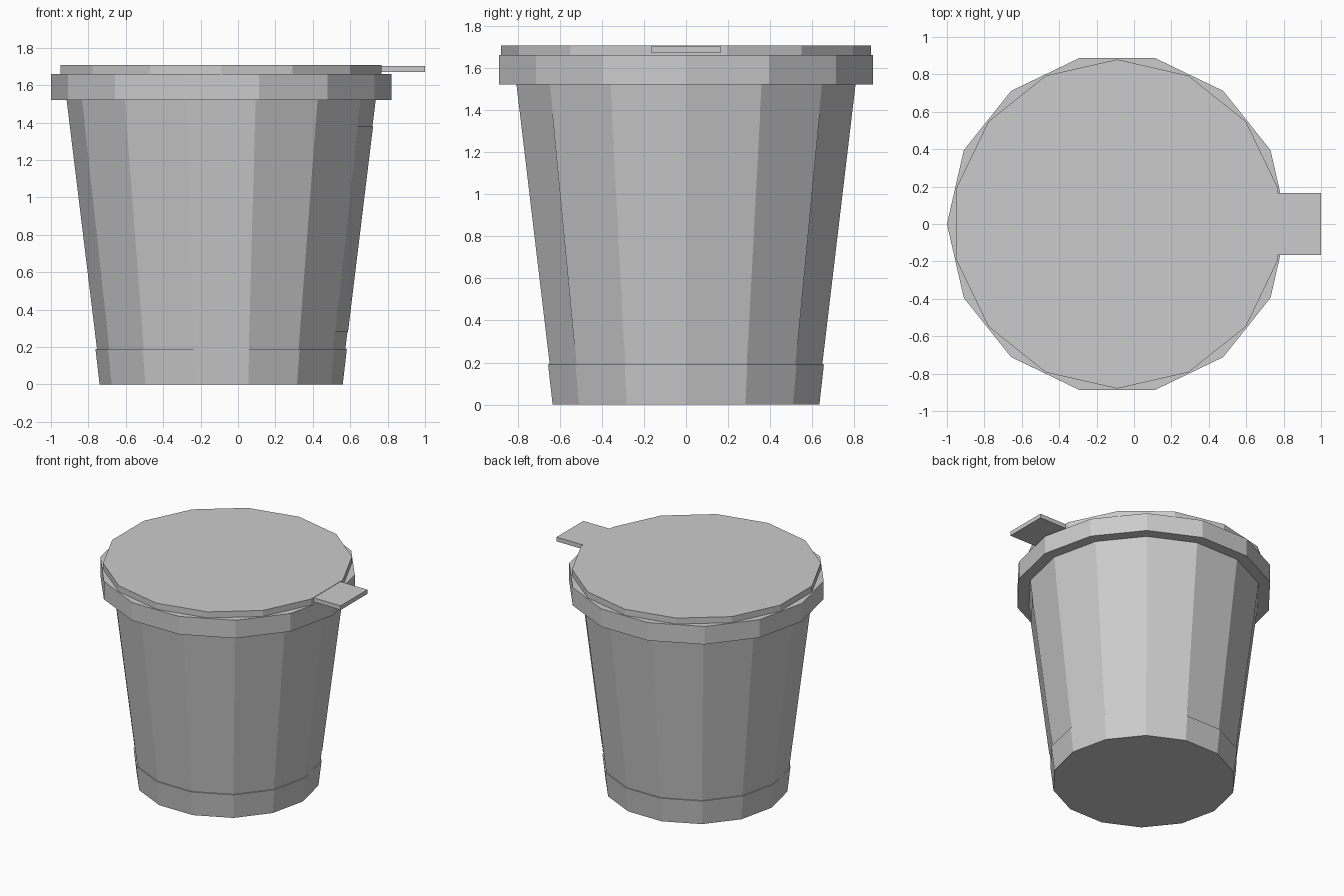
import bpy
from math import cos, sin, tau

if "Cube" in bpy.data.objects:
    bpy.data.objects.remove(bpy.data.objects["Cube"])

SIDES = 14
CX = -0.09  # cup axis, shifted to leave room for the pull tab


def make(name, verts, faces):
    mesh = bpy.data.meshes.new(name)
    mesh.from_pydata(verts, [], faces)
    mesh.update()
    obj = bpy.data.objects.new(name, mesh)
    bpy.context.collection.objects.link(obj)
    return obj


def lathe(name, profile, turn=0.0, cap_start=False, cap_end=False, first=0, count=SIDES):
    """Sweep (radius, z) points around the cup axis in flat facets."""
    closed = count == SIDES
    n = count if closed else count + 1
    verts = [(CX + r * cos(tau * (first + i + turn) / SIDES),
              r * sin(tau * (first + i + turn) / SIDES), z)
             for r, z in profile for i in range(n)]
    faces = []
    for k in range(len(profile) - 1):
        for i in range(count):
            j = (i + 1) % n
            faces.append((k * n + i, k * n + j, (k + 1) * n + j, (k + 1) * n + i))
    if cap_start:
        faces.append(tuple(reversed(range(n))))
    if cap_end:
        faces.append(tuple(range((len(profile) - 1) * n, len(profile) * n)))
    return make(name, verts, faces)


# Cup: base band with a small step, tapered wall, overhanging rim
lathe("base_band", [(0.65, 0), (0.672, 0.19), (0.664, 0.19)], cap_start=True)
lathe("cup_wall", [(0.664, 0.19), (0.826, 1.52)])
lathe("rim", [(0.826, 1.52), (0.91, 1.52), (0.91, 1.66), (0.80, 1.66)])

# Foil lid, rotated half a facet against the rim
lathe("lid", [(0.88, 1.66), (0.88, 1.707)], turn=0.5, cap_start=True, cap_end=True)

# Pull tab
bpy.ops.mesh.primitive_cube_add(size=1, location=(0.875, 0, 1.6875))
tab = bpy.context.object
tab.name = "pull_tab"
tab.scale = (0.25, 0.33, 0.033)

# Square label on the lid
make("lid_label",
     [(-0.61, -0.52, 1.709), (0.43, -0.52, 1.709), (0.43, 0.52, 1.709), (-0.61, 0.52, 1.709)],
     [(0, 1, 2, 3)])

# Wrapped label over four facets on the tab side
lathe("side_label", [(0.678, 0.28), (0.812, 1.38)], first=-2, count=4)
